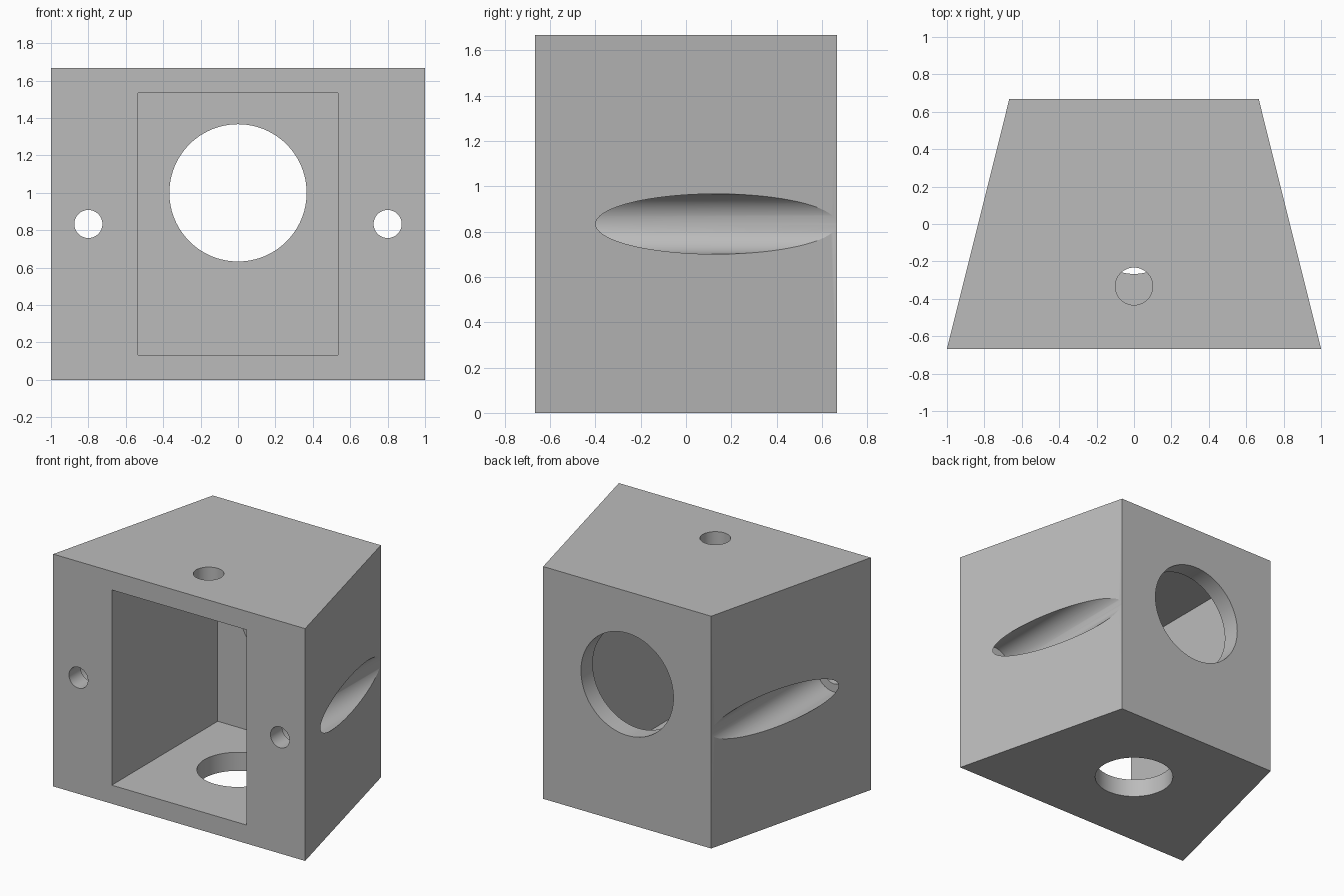
import bpy
import bmesh
from math import pi, radians

cube = bpy.data.objects.get("Cube")
if cube:
    bpy.data.objects.remove(cube, do_unlink=True)

HEIGHT, FRONT, BACK, WALL = 1.667, -0.667, 0.667, 0.133

grey = bpy.data.materials.new("plain grey")
grey.use_nodes = True
colour = (0.5, 0.5, 0.5, 1)
grey.diffuse_color = colour
grey.node_tree.nodes["Principled BSDF"].inputs["Base Color"].default_value = colour


def prism(name, outline, z0, z1):
    """Upright solid from a plan outline."""
    bm = bmesh.new()
    face = bm.faces.new([bm.verts.new((x, y, z0)) for x, y in outline])
    new = bmesh.ops.extrude_face_region(bm, geom=[face])["geom"]
    bmesh.ops.translate(bm, vec=(0, 0, z1 - z0),
                        verts=[v for v in new if isinstance(v, bmesh.types.BMVert)])
    bmesh.ops.recalc_face_normals(bm, faces=bm.faces)
    mesh = bpy.data.meshes.new(name)
    bm.to_mesh(mesh)
    bm.free()
    mesh.materials.append(grey)
    obj = bpy.data.objects.new(name, mesh)
    bpy.context.collection.objects.link(obj)
    return obj


def drill(name, radius, centre, length, along_y=False):
    """Round cutter, upright or running front to back."""
    bpy.ops.mesh.primitive_cylinder_add(
        vertices=96, radius=radius, depth=length, location=centre,
        rotation=(pi / 2 if along_y else 0, 0, 0))
    obj = bpy.context.object
    obj.name = name
    obj.data.materials.append(grey)
    return obj


def cut(body, cutter):
    mod = body.modifiers.new(cutter.name, "BOOLEAN")
    mod.operation, mod.solver, mod.object = "DIFFERENCE", "EXACT", cutter
    bpy.context.view_layer.objects.active = body
    bpy.ops.object.modifier_apply(modifier=mod.name)
    bpy.data.objects.remove(cutter, do_unlink=True)


# Tapered block
housing = prism("housing", [(-1, FRONT), (1, FRONT), (0.667, BACK), (-0.667, BACK)],
                0, HEIGHT)

# Box cavity open to the front
cavity = prism("cavity_cutter", [(-0.535, FRONT - 0.1), (0.535, FRONT - 0.1),
                                 (0.535, BACK - WALL), (-0.535, BACK - WALL)],
               WALL, HEIGHT - WALL)
cut(housing, cavity)

# Holes through the back, floor and roof
cut(housing, drill("back_hole_cutter", 0.367, (0, BACK, 1), 0.6, True))
cut(housing, drill("floor_hole_cutter", 0.267, (0, 0, 0), 0.6))
cut(housing, drill("roof_hole_cutter", 0.1, (0, -0.333, HEIGHT), 0.6))

# Screw holes with wide bores that break out through the slanted sides
for side in (-1, 1):
    x, z = side * 0.8, HEIGHT / 2
    bore_start, bore_end = FRONT + WALL, BACK + 0.2
    cut(housing, drill("bore_cutter", 0.133, (x, (bore_start + bore_end) / 2, z),
                       bore_end - bore_start, True))
    cut(housing, drill("screw_hole_cutter", 0.075, (x, FRONT, z), 0.6, True))

# Smooth bores, crisp edges
bpy.ops.object.select_all(action="DESELECT")
housing.select_set(True)
bpy.context.view_layer.objects.active = housing
bpy.ops.object.shade_smooth_by_angle(angle=radians(20))
